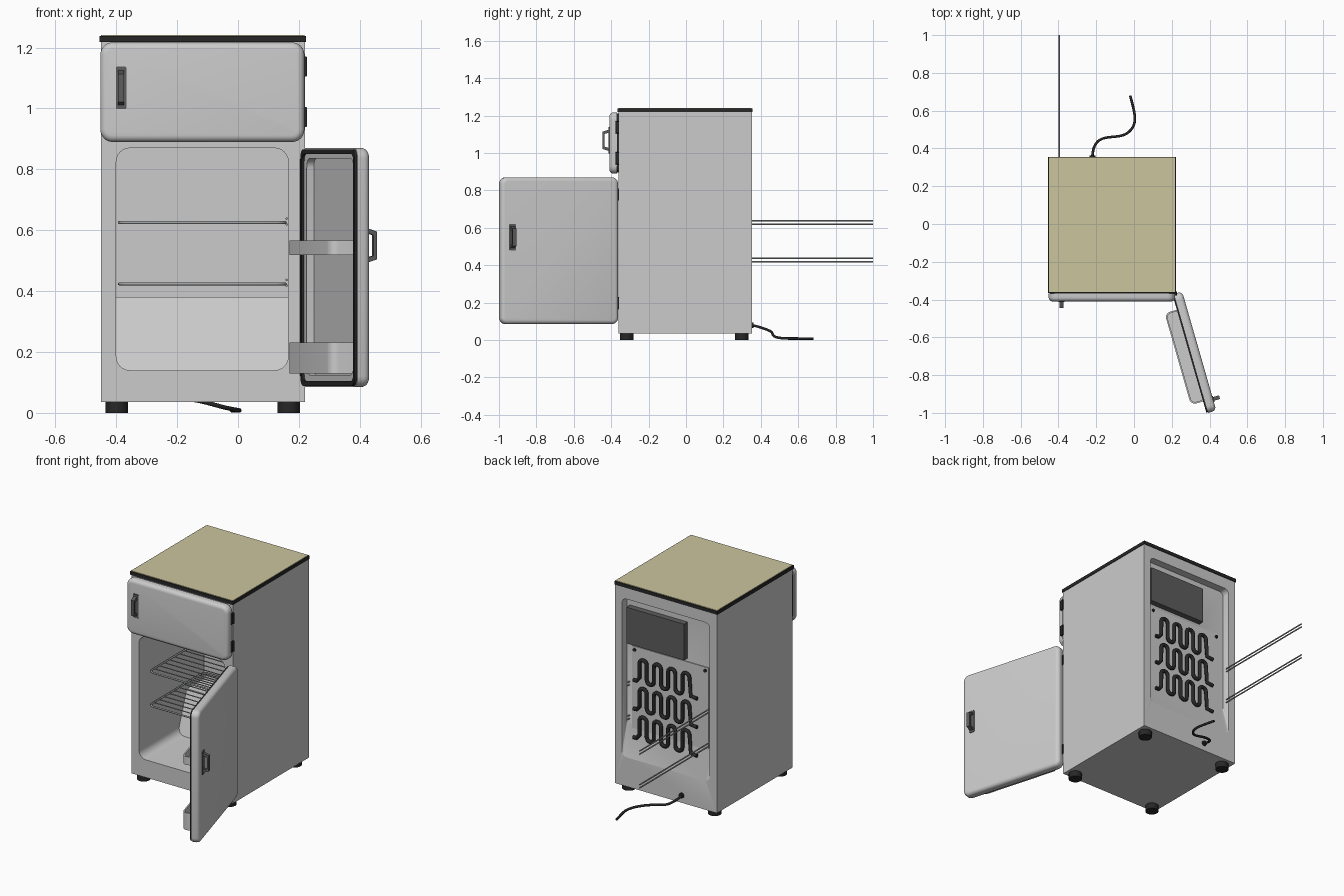
import bpy, bmesh
from math import sin, cos, pi, radians
from mathutils import Matrix

if "Cube" in bpy.data.objects:
    bpy.data.objects.remove(bpy.data.objects["Cube"])


def material(name, rgb):
    m = bpy.data.materials.new(name)
    m.diffuse_color = (*rgb, 1)
    m.use_nodes = True
    m.node_tree.nodes["Principled BSDF"].inputs["Base Color"].default_value = m.diffuse_color
    return m


BLACK = material("black_rubber", (0.02, 0.02, 0.02))
DARK = material("dark_plastic", (0.11, 0.11, 0.11))
OLIVE = material("olive_laminate", (0.60, 0.56, 0.34))
STEEL = material("steel_wire", (0.35, 0.36, 0.37))


def rr(u0, u1, v0, v1, r, n=6):
    """Rounded rectangle outline."""
    pts = []
    for cu, cv, a in ((u1 - r, v1 - r, 0), (u0 + r, v1 - r, 90),
                      (u0 + r, v0 + r, 180), (u1 - r, v0 + r, 270)):
        for i in range(n + 1):
            t = radians(a + 90 * i / n)
            pts.append((cu + r * cos(t), cv + r * sin(t)))
    return pts


def box(u0, u1, v0, v1):
    return [(u0, v0), (u1, v0), (u1, v1), (u0, v1)]


def prism(name, pts, h0, h1, axis='y', mat=None, bevel=0, edit=None):
    """Outline extruded along an axis; bevel rounds the h0 end."""
    place = {'x': lambda u, v, h: (h, u, v),
             'y': lambda u, v, h: (u, h, v),
             'z': lambda u, v, h: (u, v, h)}[axis]
    bm = bmesh.new()
    a = [bm.verts.new(place(u, v, h0)) for u, v in pts]
    b = [bm.verts.new(place(u, v, h1)) for u, v in pts]
    cap = bm.faces.new(a)
    bm.faces.new(b[::-1])
    for i in range(len(pts)):
        j = (i + 1) % len(pts)
        bm.faces.new((a[i], b[i], b[j], a[j]))
    bmesh.ops.recalc_face_normals(bm, faces=bm.faces)
    if edit:
        for v in bm.verts:
            edit(v.co)
    if bevel:
        bmesh.ops.bevel(bm, geom=list(cap.edges), offset=bevel, segments=5,
                        profile=0.5, affect='EDGES')
    me = bpy.data.meshes.new(name)
    bm.to_mesh(me)
    bm.free()
    ob = bpy.data.objects.new(name, me)
    bpy.context.collection.objects.link(ob)
    if mat:
        me.materials.append(mat)
    smooth(ob)
    return ob


def activate(ob):
    bpy.ops.object.select_all(action='DESELECT')
    ob.select_set(True)
    bpy.context.view_layer.objects.active = ob


def smooth(ob):
    activate(ob)
    bpy.ops.object.shade_smooth_by_angle(angle=radians(35))


def cut(ob, cutter):
    mod = ob.modifiers.new("cut", 'BOOLEAN')
    mod.operation, mod.object = 'DIFFERENCE', cutter
    activate(ob)
    bpy.ops.object.modifier_apply(modifier=mod.name)
    bpy.data.objects.remove(cutter)
    smooth(ob)


def wire(name, paths, r, mat, cyclic=False, kind='POLY', res=3):
    """One curve object with a round section along every path."""
    cu = bpy.data.curves.new(name, 'CURVE')
    cu.dimensions = '3D'
    cu.bevel_depth, cu.bevel_resolution, cu.use_fill_caps = r, res, True
    for p in paths:
        s = cu.splines.new(kind)
        s.points.add(len(p) - 1)
        for pt, co in zip(s.points, p):
            pt.co = (*co, 1)
        s.use_cyclic_u = cyclic
        if kind == 'NURBS':
            s.order_u, s.use_endpoint_u, s.resolution_u = 4, True, 8
    cu.materials.append(mat)
    ob = bpy.data.objects.new(name, cu)
    bpy.context.collection.objects.link(ob)
    return ob


def disc(cx, cy, r, n=24):
    return [(cx + r * cos(2 * pi * i / n), cy + r * sin(2 * pi * i / n)) for i in range(n)]


# Cabinet with front compartment and shallow back recess with sloped bottom
body = prism("cabinet", box(-0.45, 0.22, 0.035, 1.222), -0.36, 0.352)
cut(body, prism("cavity_cutter", rr(-0.40, 0.165, 0.14, 0.87, 0.045), -0.45, 0.25))


def slope(co):
    if co.y < 0.33 and co.z < 0.5:
        co.z = max(co.z, 0.2) + 0.19


cut(body, prism("recess_cutter", rr(-0.402, 0.175, 0.185, 1.15, 0.03),
                0.305, 0.358, edit=slope))
prism("compressor_hump", [(0.26, 0.13), (0.0, 0.13), (0.09, 0.38), (0.26, 0.38)],
      -0.41, 0.175, 'x')

# Worktop: black edge with olive surface
prism("worktop_edge", box(-0.455, 0.223, -0.366, 0.356), 1.218, 1.238, 'z', BLACK)
prism("worktop_surface", box(-0.45, 0.218, -0.361, 0.351), 1.23, 1.241, 'z', OLIVE)

# Feet
for i, x in enumerate((-0.398, 0.167)):
    for j, y in enumerate((-0.317, 0.298)):
        prism(f"foot_{i}{j}", disc(x, y, 0.037), 0, 0.037, 'z', BLACK)


def handle(name, x, z, y):
    """Back plate and C-shaped grip; y is the door's outer face."""
    plate = prism(name + "_plate", rr(x - 0.017, x + 0.017, z - 0.07, z + 0.07, 0.004, 2),
                  y - 0.004, y + 0.005, mat=DARK)
    prof = [(0, .058), (-.036, .046), (-.036, -.046), (0, -.058),
            (0, -.042), (-.025, -.034), (-.025, .034), (0, .042)]
    grip = prism(name + "_grip", [(y + a, z + b) for a, b in prof],
                 x - 0.01, x + 0.01, 'x', DARK)
    return [plate, grip]


# Freezer door
prism("freezer_door", rr(-0.452, 0.218, 0.89, 1.217, 0.04), -0.41, -0.369, bevel=0.022)
prism("freezer_gasket", rr(-0.445, 0.21, 0.897, 1.21, 0.035), -0.37, -0.355, mat=BLACK)
handle("freezer_handle", -0.384, 1.068, -0.41)

# Open fridge door, built closed around its hinge and then swung
door = prism("fridge_door", rr(-0.655, 0, 0.085, 0.87, 0.035), -0.045, 0, bevel=0.022)
cut(door, prism("liner_cutter", rr(-0.605, -0.05, 0.125, 0.835, 0.03), -0.024, 0.05))
gasket = prism("door_gasket", rr(-0.651, -0.004, 0.089, 0.866, 0.033), -0.004, 0.009, mat=BLACK)
cut(gasket, prism("gasket_cutter", rr(-0.635, -0.02, 0.105, 0.85, 0.025), -0.05, 0.05))
swinging = [door, gasket] + handle("fridge_handle", -0.592, 0.55, -0.045)
for name, z0, z1 in (("lower_door_bin", 0.13, 0.232), ("upper_door_bin", 0.518, 0.567)):
    outer = [p for p in rr(-0.59, -0.085, -0.1, 0.076, 0.03) if p[1] > 0]
    inner = [p for p in rr(-0.582, -0.093, -0.1, 0.068, 0.023) if p[1] > 0]
    outer = outer + [(-0.59, -0.024), (-0.085, -0.024)]
    inner = inner + [(-0.582, -0.016), (-0.093, -0.016)]
    tray = prism(name, outer, z0, z1, 'z')
    cut(tray, prism("tray_cutter", inner, z0 + 0.008, z1 + 0.05, 'z'))
    swinging.append(tray)
for ob in swinging:
    ob.matrix_world = Matrix.Translation((0.212, -0.37, 0)) @ Matrix.Rotation(radians(106), 4, 'Z')

# Hinges
for i, z in enumerate((0.972, 1.138)):
    prism(f"freezer_hinge_{i}", rr(0.19, 0.227, z - 0.033, z + 0.033, 0.004, 2),
          -0.378, -0.358, mat=BLACK)
for i, z in enumerate((0.197, 0.778)):
    prism(f"fridge_hinge_{i}", rr(0.205, 0.222, z - 0.033, z + 0.033, 0.004, 2),
          -0.378, -0.358, mat=BLACK)

# Wire shelves; right rails sit inside, left rails stick out at the back
for i, z in enumerate((0.424, 0.625)):
    wire(f"shelf_frame_{i}", [[(x, y, z) for x, y in rr(-0.39, 0.155, -0.28, 0.235, 0.03, 4)]],
         0.005, STEEL, cyclic=True)
    wire(f"shelf_wires_{i}", [[(-0.39, -0.28 + 0.047 * k, z), (0.155, -0.28 + 0.047 * k, z)]
                              for k in range(1, 11)], 0.003, STEEL, res=2)
    for side, x, y0, y1 in (("left", -0.395, 0.34, 1.0), ("right", 0.16, -0.33, 0.32)):
        wire(f"{side}_rails_{i}", [[(x, y0, z + d), (x, y1, z + d)] for d in (-0.006, 0.013)],
             0.004, STEEL)

# Back: control box, mounting plate, screws and condenser coils
prism("control_box", box(-0.225, 0.155, 0.88, 1.095), 0.30, 0.34, mat=DARK)
prism("condenser_plate", box(-0.365, 0.14, 0.36, 0.86), 0.30, 0.310)
for i, x in enumerate((-0.345, 0.12)):
    prism(f"plate_screw_{i}", disc(x, 0.84, 0.009, 12), 0.305, 0.318, mat=BLACK)
for row, zc in enumerate((0.735, 0.565, 0.395)):
    r, h = 0.0235, 0.043
    path = [(0.115, 0.33, zc - h - r), (0.095, 0.33, zc - h - r)]
    for k in range(8):
        up = 1 if k % 2 == 0 else -1
        x = 0.075 - 2 * r * k
        path.append((x, 0.33, zc - up * h))
        if k < 7:
            path += [(x - r + r * cos(pi * a / 8), 0.33, zc + up * (h + r * sin(pi * a / 8)))
                     for a in range(9)]
    path += [(x - 0.008, 0.33, zc - h - r * 0.8), (x - 0.05, 0.33, zc - h - r)]
    wire(f"condenser_coil_{row}", [path], 0.011, BLACK)

# Power cord
prism("cord_grommet", disc(-0.22, 0.08, 0.015, 16), 0.345, 0.362, mat=BLACK)
wire("power_cord", [[(-0.22, 0.35, 0.08), (-0.22, 0.39, 0.072), (-0.20, 0.45, 0.05),
                     (-0.12, 0.462, 0.04), (-0.05, 0.465, 0.018), (0.0, 0.51, 0.009),
                     (0.01, 0.57, 0.008), (-0.01, 0.64, 0.008), (-0.02, 0.68, 0.008)]],
     0.007, BLACK, kind='NURBS')
